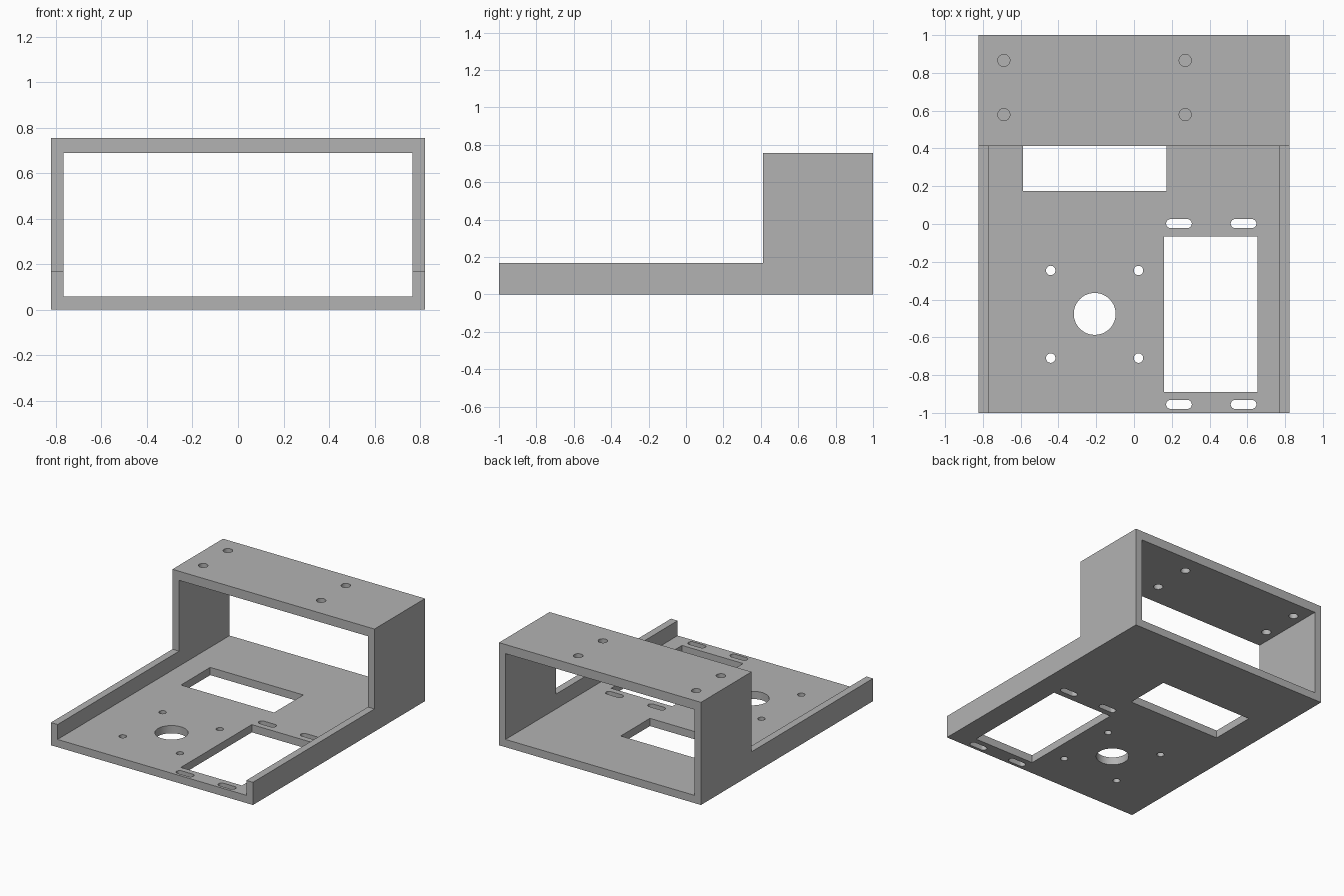
import bpy
import bmesh
from math import cos, sin, pi

if "Cube" in bpy.data.objects:
    bpy.data.objects.remove(bpy.data.objects["Cube"], do_unlink=True)

HALF_W, INNER_W = 0.822, 0.768
FLOOR, LIP, ROOF_UNDER, HEIGHT = 0.057, 0.167, 0.688, 0.755
TOWER_Y = 0.412


def add_prism(bm, outline, direction):
    """Extrude a closed outline into a solid."""
    face = bm.faces.new([bm.verts.new(p) for p in outline])
    ext = bmesh.ops.extrude_face_region(bm, geom=[face])
    moved = [v for v in ext["geom"] if isinstance(v, bmesh.types.BMVert)]
    bmesh.ops.translate(bm, verts=moved, vec=direction)


def rect(x0, x1, y0, y1):
    return [(x0, y0), (x1, y0), (x1, y1), (x0, y1)]


def slot(x, y, r, half_len=0.0, n=16):
    """Round outline; stretched into a slot when half_len is set."""
    right = [(x + half_len + r * cos(a), y + r * sin(a))
             for a in (-pi / 2 + pi * i / n for i in range(n + 1))]
    left = [(2 * x - px, 2 * y - py) for px, py in right]
    if half_len == 0:
        return right[:-1] + left[:-1]
    return right + left


def finish(bm, name):
    bmesh.ops.recalc_face_normals(bm, faces=bm.faces[:])
    mesh = bpy.data.meshes.new(name)
    bm.to_mesh(mesh)
    bm.free()
    obj = bpy.data.objects.new(name, mesh)
    bpy.context.collection.objects.link(obj)
    return obj


def cut(target, cutter):
    mod = target.modifiers.new("cut", 'BOOLEAN')
    mod.operation, mod.solver, mod.object = 'DIFFERENCE', 'EXACT', cutter
    bpy.context.view_layer.objects.active = target
    bpy.ops.object.modifier_apply(modifier=mod.name)
    bpy.data.objects.remove(cutter, do_unlink=True)


# Solid L-shaped side profile, extruded across the width
bm = bmesh.new()
profile = [(-1, 0), (1, 0), (1, HEIGHT), (TOWER_Y, HEIGHT), (TOWER_Y, LIP), (-1, LIP)]
add_prism(bm, [(-HALF_W, y, z) for y, z in profile], (2 * HALF_W, 0, 0))
bracket = finish(bm, "mounting_bracket")

# Hollow from front to back: leaves floor, side walls and roof
bm = bmesh.new()
add_prism(bm, [(x, -1.2, z) for x, z in rect(-INNER_W, INNER_W, FLOOR, ROOF_UNDER)],
          (0, 2.4, 0))
cut(bracket, finish(bm, "channel_cutter"))

# Floor openings: cable window, large bay, centre bore, screw holes, slots
floor_cuts = [rect(-0.587, 0.171, 0.175, 0.515),
              rect(0.158, 0.655, -0.89, -0.065),
              slot(-0.208, -0.476, 0.111, n=24)]
floor_cuts += [slot(x, y, 0.025) for x in (-0.441, 0.024) for y in (-0.246, -0.71)]
floor_cuts += [slot(x, y, 0.024, 0.044) for x in (0.238, 0.58) for y in (0.002, -0.955)]
# Roof screw holes
roof_cuts = [slot(x, y, 0.032) for x in (-0.689, 0.271) for y in (0.866, 0.579)]

bm = bmesh.new()
for outlines, z in ((floor_cuts, -0.06), (roof_cuts, ROOF_UNDER - 0.06)):
    for outline in outlines:
        add_prism(bm, [(x, y, z) for x, y in outline], (0, 0, 0.2))
cut(bracket, finish(bm, "hole_cutter"))

# One plain grey
grey = bpy.data.materials.new("plain_grey")
grey.use_nodes = True
colour = (0.45, 0.45, 0.45, 1)
grey.diffuse_color = colour
grey.node_tree.nodes["Principled BSDF"].inputs["Base Color"].default_value = colour
bracket.data.materials.clear()
bracket.data.materials.append(grey)

bpy.ops.object.select_all(action='DESELECT')
bracket.select_set(True)
bpy.context.view_layer.objects.active = bracket
bpy.ops.object.shade_smooth_by_angle(angle=pi / 6)
